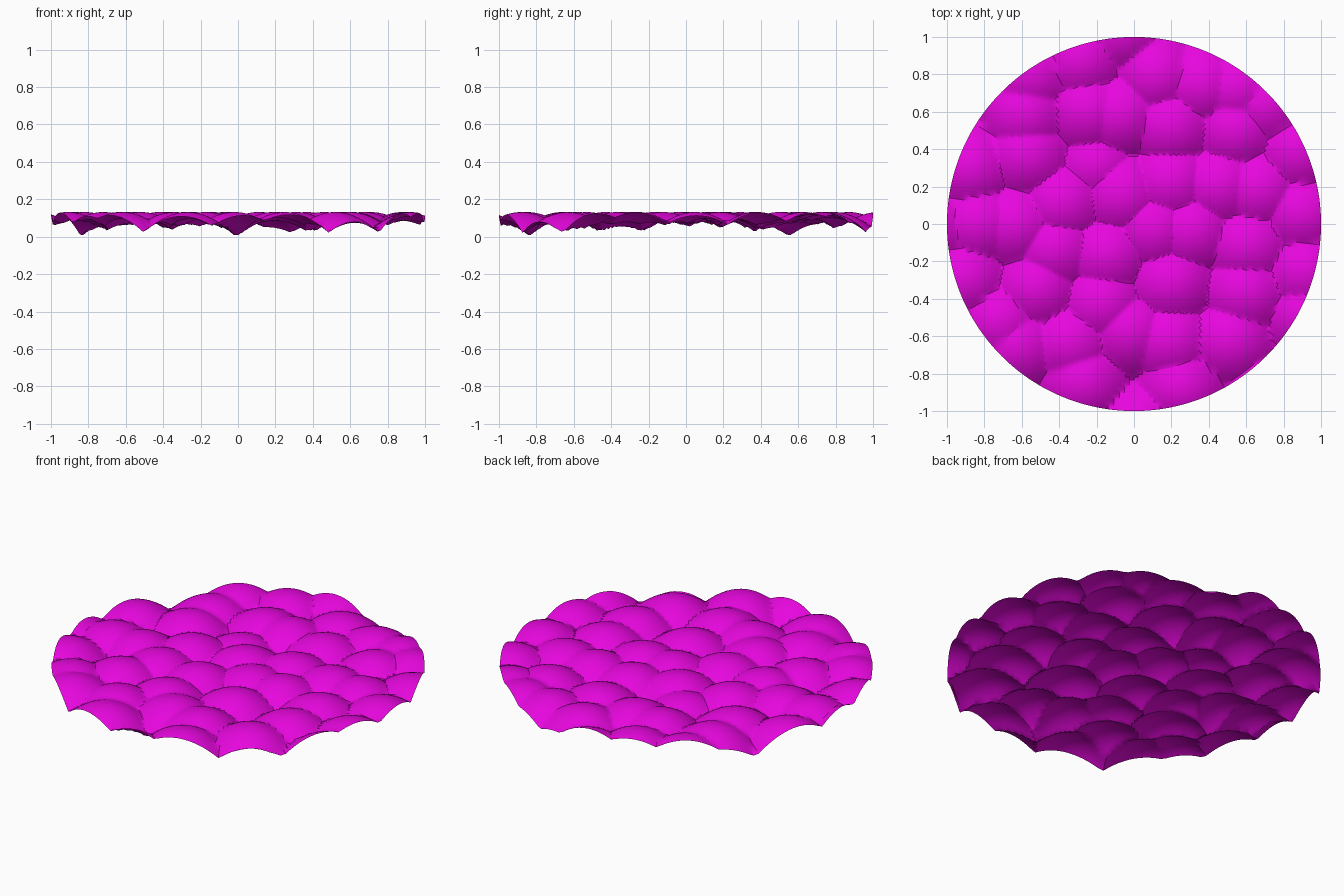
import bpy, bmesh, math

if "Cube" in bpy.data.objects:
    bpy.data.objects.remove(bpy.data.objects["Cube"])

# Dome centres of the cobbled surface (x, y)
DOMES = [
    (0.20, -0.32), (0.11, -0.03), (0.31, -0.04), (0.61, -0.12), (0.60, -0.37),
    (0.52, -0.63), (0.19, -0.63), (0.25, -0.88), (-0.02, -0.58), (-0.27, -0.85),
    (-0.34, -0.64), (-0.62, -0.66), (-0.17, -0.43), (-0.52, -0.35), (-0.91, -0.30),
    (-0.72, -0.53), (-0.82, 0.00), (-0.63, -0.01), (-0.38, 0.11), (-0.42, -0.14),
    (-0.14, -0.17), (-0.06, 0.15), (0.20, 0.22), (0.46, 0.20), (0.67, 0.18),
    (0.90, 0.05), (0.92, -0.26), (0.93, -0.50), (0.55, 0.50), (0.88, 0.38),
    (0.20, 0.52), (0.12, 0.79), (0.37, 0.74), (0.56, 0.72), (0.71, 0.63),
    (-0.24, 0.60), (-0.07, 0.58), (-0.58, 0.58), (-0.57, 0.36), (-0.87, 0.29),
    (-0.28, 0.87), (-0.55, 0.79), (-0.07, 1.03),
    (-1.08, -0.02), (0.03, -1.09), (0.72, -0.91),
]
LOW_DOMES = [(-0.20, 0.31)]
PEAK, LOW_PEAK, CURVE, FLOOR = 0.132, 0.105, 2.0, 0.008
RINGS, SPOKES = 72, 224


def height(x, y):
    tall = PEAK - CURVE * min((x - a) ** 2 + (y - b) ** 2 for a, b in DOMES)
    low = LOW_PEAK - CURVE * min((x - a) ** 2 + (y - b) ** 2 for a, b in LOW_DOMES)
    return max(FLOOR, tall, low)


# Round sheet made of rings, raised into overlapping domes
bm = bmesh.new()
centre = bm.verts.new((0, 0, height(0, 0)))
rings = []
for i in range(1, RINGS + 1):
    r = i / RINGS
    ring = []
    for j in range(SPOKES):
        a = 2 * math.pi * j / SPOKES
        x, y = r * math.cos(a), r * math.sin(a)
        ring.append(bm.verts.new((x, y, height(x, y))))
    rings.append(ring)
for j in range(SPOKES):
    k = (j + 1) % SPOKES
    bm.faces.new((centre, rings[0][j], rings[0][k]))
    for inner, outer in zip(rings, rings[1:]):
        bm.faces.new((inner[j], outer[j], outer[k], inner[k]))

mesh = bpy.data.meshes.new("cobbled_disc")
bm.to_mesh(mesh)
bm.free()
disc = bpy.data.objects.new("cobbled_disc", mesh)
bpy.context.collection.objects.link(disc)

# Magenta colour
mat = bpy.data.materials.new("magenta")
mat.diffuse_color = (0.8, 0.002, 0.73, 1)
mat.use_nodes = True
mat.node_tree.nodes["Principled BSDF"].inputs["Base Color"].default_value = mat.diffuse_color
mesh.materials.append(mat)

# Smooth domes with crisp seams
bpy.context.view_layer.objects.active = disc
disc.select_set(True)
bpy.ops.object.shade_smooth_by_angle(angle=math.radians(25))
